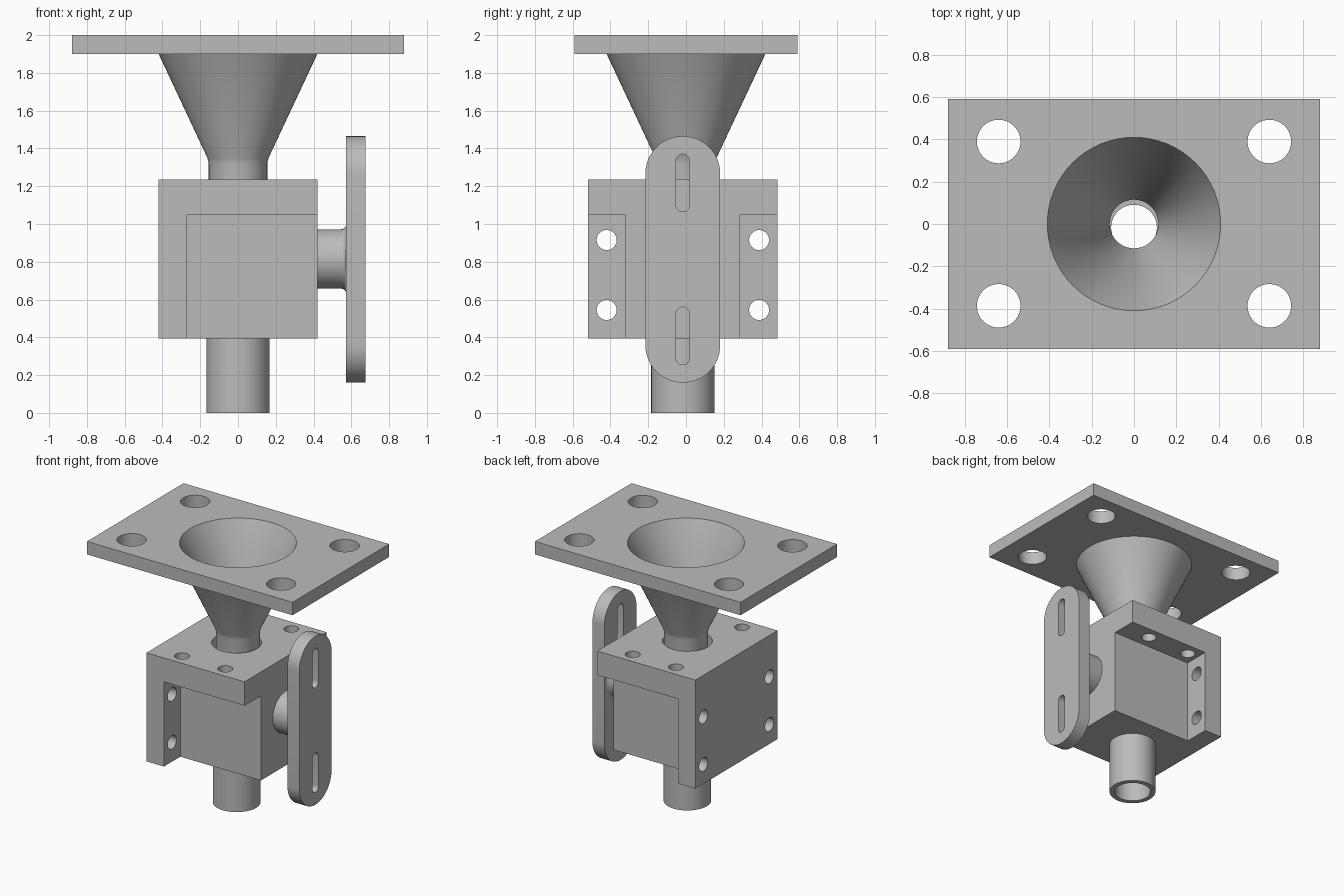
import bpy, bmesh
from math import sin, cos, pi
from mathutils import Matrix, Vector

if "Cube" in bpy.data.objects:
    bpy.data.objects.remove(bpy.data.objects["Cube"])

grey = bpy.data.materials.new("plain grey")
grey.use_nodes = True
GREY = (0.5, 0.5, 0.5, 1)
grey.diffuse_color = GREY
grey.node_tree.nodes["Principled BSDF"].inputs["Base Color"].default_value = GREY

YC = -0.017                  # body axis sits slightly forward of the plate
Y0, Y1 = -0.52, 0.485        # body depth
Z0, ZF, Z1 = 0.395, 1.05, 1.235   # body bottom, flange underside, top
XC = 0.815                   # lever shaft height
ALONG_X = Matrix.Rotation(pi / 2, 4, 'Y')


def finish(bm, name, matrix=None):
    if matrix:
        bm.transform(matrix)
    bmesh.ops.remove_doubles(bm, verts=bm.verts, dist=1e-5)
    bmesh.ops.recalc_face_normals(bm, faces=bm.faces)
    mesh = bpy.data.meshes.new(name)
    bm.to_mesh(mesh)
    bm.free()
    mesh.materials.append(grey)
    ob = bpy.data.objects.new(name, mesh)
    bpy.context.collection.objects.link(ob)
    return ob


def extrude(name, points, offset):
    """Prism from a closed outline."""
    bm = bmesh.new()
    face = bm.faces.new([bm.verts.new(p) for p in points])
    new = bmesh.ops.extrude_face_region(bm, geom=[face])["geom"]
    bmesh.ops.translate(bm, vec=Vector(offset),
                        verts=[v for v in new if isinstance(v, bmesh.types.BMVert)])
    # keep the starting cap so the prism is closed
    if not face.is_valid:
        bmesh.ops.holes_fill(bm, edges=bm.edges)
    return finish(bm, name)


def box(name, x0, x1, y0, y1, z0, z1):
    return extrude(name, [(x0, y0, z0), (x1, y0, z0), (x1, y1, z0), (x0, y1, z0)],
                   (0, 0, z1 - z0))


def lathe(name, profile, matrix=None, steps=64, closed=False):
    """Revolve (radius, height) points about the z axis."""
    bm = bmesh.new()
    pts = list(profile)
    if not closed:           # solid: run the outline in to the axis
        pts = [(0, pts[0][1])] + pts + [(0, pts[-1][1])]
    vs = [bm.verts.new((r, 0, z)) for r, z in pts]
    es = [bm.edges.new(p) for p in zip(vs, vs[1:])]
    if closed:
        es.append(bm.edges.new((vs[-1], vs[0])))
    bmesh.ops.spin(bm, geom=vs + es, axis=(0, 0, 1), cent=(0, 0, 0),
                   angle=2 * pi, steps=steps)
    return finish(bm, name, matrix)


def rod(x, y, z0, z1, r, steps=64):
    return lathe("cutter", [(r, z0), (r, z1)], Matrix.Translation((x, y, 0)), steps)


def stadium(name, x0, x1, z0, z1, r, n=24):
    """Round-ended bar standing upright, thick along x."""
    pts = []
    for zc, start in ((z1 - r, 0), (z0 + r, pi)):
        for i in range(n + 1):
            a = start + pi * i / n
            pts.append((x0, YC + r * cos(a), zc + r * sin(a)))
    return extrude(name, pts, (x1 - x0, 0, 0))


def combine(ob, other, operation):
    mod = ob.modifiers.new(operation.lower(), 'BOOLEAN')
    mod.operation, mod.solver, mod.object = operation, 'EXACT', other
    bpy.ops.object.select_all(action='DESELECT')
    bpy.context.view_layer.objects.active = ob
    ob.select_set(True)
    bpy.ops.object.modifier_apply(modifier=mod.name)
    bpy.data.objects.remove(other)


def smooth(ob):
    bpy.ops.object.select_all(action='DESELECT')
    bpy.context.view_layer.objects.active = ob
    ob.select_set(True)
    bpy.ops.object.shade_smooth_by_angle(angle=pi / 6)


# Mounting plate with funnel: outer cone joined on, inner cone cut out
funnel = box("mounting_plate_funnel", -0.88, 0.88, -0.59, 0.59, 1.9, 2.0)
combine(funnel, lathe("cone", [(0.155, 1.1), (0.155, 1.32), (0.162, 1.35),
                               (0.42, 1.9), (0.42, 1.95)]), 'UNION')
combine(funnel, lathe("cutter", [(0.115, 1.0), (0.115, 1.37), (0.41, 2.0),
                                 (0.457, 2.1)]), 'DIFFERENCE')
for x in (-0.64, 0.64):
    for y in (-0.387, 0.39):
        combine(funnel, rod(x, y, 1.8, 2.1, 0.103), 'DIFFERENCE')

# Body: L-shaped flange bracket around a narrower core
L = [(-0.42, Z0), (-0.27, Z0), (-0.27, ZF), (0.42, ZF), (0.42, Z1), (-0.42, Z1)]
body = extrude("valve_body", [(x, Y0, z) for x, z in L], (0, Y1 - Y0, 0))
combine(body, box("core", -0.35, 0.42, -0.32, 0.285, Z0, 1.15), 'UNION')
combine(body, rod(0, YC, 0.2, 1.4, 0.108), 'DIFFERENCE')
combine(body, rod(0, YC, 1.1, 1.4, 0.175), 'DIFFERENCE')

# Bolt holes through the top flange and the side flange
for y in (-0.42, 0.387):
    for x in (-0.185, 0.185):
        combine(body, rod(x, y, 1.0, 1.3, 0.053, 32), 'DIFFERENCE')
    for z in (0.545, 0.915):
        hole = lathe("cutter", [(0.053, -0.5), (0.053, -0.2)],
                     Matrix.Translation((0, y, z)) @ ALONG_X, 32)
        combine(body, hole, 'DIFFERENCE')

# Outlet pipe below
pipe = lathe("outlet_pipe", [(0.167, 0), (0.167, Z0), (0.13, Z0), (0.13, 0)],
             Matrix.Translation((0, YC, 0)), closed=True)

# Slotted lever on a shaft with a small fillet
lever = stadium("lever", 0.573, 0.675, 0.16, 1.465, 0.198)
fillet = [(0.185 - 0.028 * cos(a), 0.545 + 0.028 * sin(a))
          for a in (i * pi / 12 for i in range(7))]
shaft = lathe("shaft", [(0.157, 0.41)] + fillet + [(0.185, 0.62)],
              Matrix.Translation((0, YC, XC)) @ ALONG_X)
combine(lever, shaft, 'UNION')
for z0 in (0.255, 1.065):
    combine(lever, stadium("cutter", 0.5, 0.75, z0, z0 + 0.305, 0.036, 12), 'DIFFERENCE')

for ob in (funnel, body, pipe, lever):
    smooth(ob)
